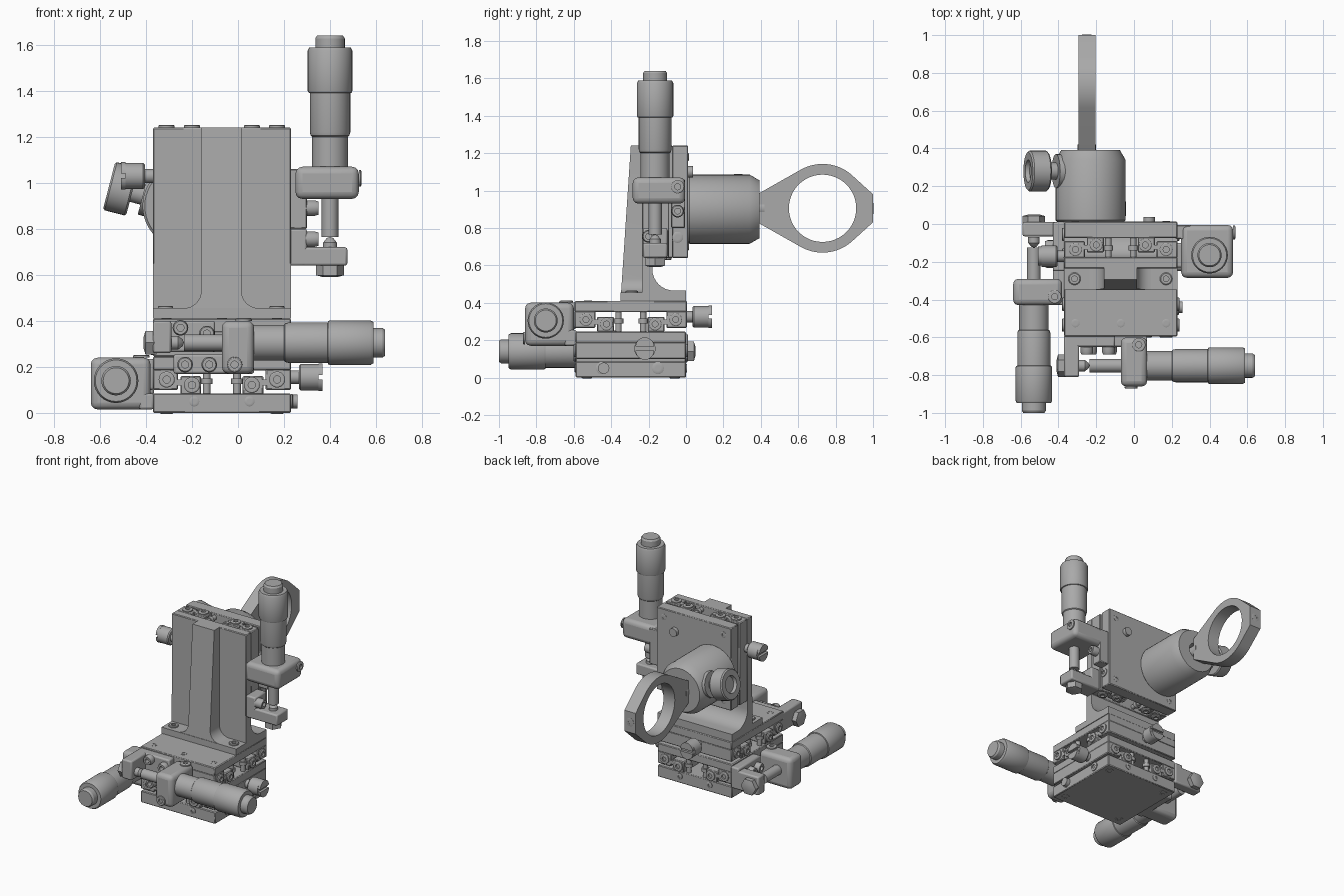
import bpy, bmesh
from math import radians, sin, cos, pi
from mathutils import Vector, Matrix

cube = bpy.data.objects.get("Cube")
if cube:
    bpy.data.objects.remove(cube, do_unlink=True)

metal = bpy.data.materials.new("satin_grey_metal")
metal.use_nodes = True
GREY = (0.4, 0.4, 0.4, 1)
metal.diffuse_color = GREY
metal.node_tree.nodes["Principled BSDF"].inputs["Base Color"].default_value = GREY

X, Y, Z = Vector((1, 0, 0)), Vector((0, 1, 0)), Vector((0, 0, 1))
ID = Matrix.Identity(4)
CX, CY = -0.07, -0.295      # centre of the stacked stages
parts = []


def finish(name, bm, matrix=ID, bevel=0, segments=1):
    bm.transform(matrix)
    bmesh.ops.recalc_face_normals(bm, faces=bm.faces)
    mesh = bpy.data.meshes.new(name)
    bm.to_mesh(mesh)
    bm.free()
    mesh.materials.append(metal)
    ob = bpy.data.objects.new(name, mesh)
    bpy.context.collection.objects.link(ob)
    if bevel:
        mod = ob.modifiers.new("edge_bevel", 'BEVEL')
        mod.width, mod.segments = bevel, segments
    parts.append(ob)
    return ob


def box(name, xs, ys, zs, bevel=0.005, segments=1, m=ID):
    bm = bmesh.new()
    bmesh.ops.create_cube(bm, size=1)
    for v in bm.verts:
        v.co = [(r[0] + r[1]) / 2 + c * (r[1] - r[0]) for r, c in zip((xs, ys, zs), v.co)]
    return finish(name, bm, m, bevel, segments)


def aim(loc, axis):
    return Matrix.Translation(loc) @ Vector(axis).to_track_quat('Z', 'Y').to_matrix().to_4x4()


def lathe(name, profile, loc, axis, m=ID, sides=32):
    """Turn a (radius, height) profile around an axis."""
    bm = bmesh.new()
    vs = [bm.verts.new((r, 0, h)) for r, h in profile]
    edges = [bm.edges.new(pair) for pair in zip(vs, vs[1:])]
    bmesh.ops.spin(bm, geom=vs + edges, axis=Z, cent=(0, 0, 0), angle=2 * pi, steps=sides)
    bmesh.ops.remove_doubles(bm, verts=bm.verts, dist=0.0001)
    return finish(name, bm, m @ aim(loc, axis))


def rod(name, r, length, loc, axis, m=ID, sides=24):
    return lathe(name, [(0, 0), (r, 0), (r, length), (0, length)], loc, axis, m, sides)


def prism(name, outline, depth, matrix=ID, bevel=0):
    """Extrude a flat outline along its local z."""
    bm = bmesh.new()
    face = bm.faces.new([bm.verts.new((a, b, 0)) for a, b in outline])
    top = bmesh.ops.extrude_face_region(bm, geom=[face])["geom"]
    bmesh.ops.translate(bm, vec=Z * depth, verts=[v for v in top if isinstance(v, bmesh.types.BMVert)])
    return finish(name, bm, matrix, bevel)


def arc(cx, cy, r, a0, a1, n=8):
    return [(cx + r * cos(radians(a0 + (a1 - a0) * i / n)),
             cy + r * sin(radians(a0 + (a1 - a0) * i / n))) for i in range(n + 1)]


def cap_screw(name, loc, axis, r=0.035, h=0.012, m=ID):
    """Socket head screw with a recessed centre."""
    lathe(name, [(r, 0), (r, h * .7), (r * .85, h), (r * .45, h), (r * .45, h * .1), (0, h * .1)],
          loc, axis, m, 18)


def thumb_screw(name, loc, axis):
    lathe(name, [(0, 0), (.03, 0), (.03, .035), (.05, .035), (.057, .042), (.057, .12), (0, .12)], loc, axis)
    for k in (0, pi):       # two half caps leave a slot
        half = [(x, y + .01) for x, y in arc(0, 0, .05, 0, 180, 12)]
        prism(name + "_slot_cap", half, .018,
              aim(loc, axis) @ Matrix.Translation((0, 0, .12)) @ Matrix.Rotation(k, 4, 'Z'))


def micrometer(name, loc, axis):
    """Micrometer head; the origin is the middle of its clamp block."""
    lathe(name + "_micrometer_barrel",
          [(0, .06), (.078, .06), (.078, .2), (.084, .205), (.088, .22), (.088, .39), (.094, .392),
           (.097, .4), (.097, .575), (.09, .588), (.064, .588), (.064, .628), (.056, .64), (0, .64)], loc, axis)
    lathe(name + "_micrometer_spindle",
          [(0, -.235), (.036, -.235), (.036, -.065), (.058, -.065), (.058, 0), (0, 0)], loc, axis)
    lathe(name + "_anvil_tip",
          [(0, -.235), (.014, -.24), (.03, -.26), (.03, -.29), (0, -.29)], loc, axis)
    lathe(name + "_anvil_nut", [(0, -.41), (.03, -.41), (.06, -.402), (.06, -.355), (0, -.355)], loc, axis, ID, 6)


def stage(name, m, length):
    """Slide: outer channel running over two inner rails. Local y is travel, local z is up."""
    half = (-length / 2, length / 2)
    box(name + "_channel_slab", (-.3, .3), half, (.1, .16), m=m)
    for s in (-1, 1):
        def span(a, b):
            return tuple(sorted((s * a, s * b)))
        box(name + "_outer_leg", span(.19, .3), half, (.015, .105), m=m)
        box(name + "_inner_rail", span(.09, .18), half, (-.005, .075), m=m)
        box(name + "_rail_lip", span(.16, .2), half, (.035, .06), 0, m=m)
        for e in (-1, 1):
            y = e * length / 2
            cap_screw(name + "_leg_screw", (s * .24, y, .06), Y * e, m=m)
            cap_screw(name + "_rail_screw", (s * .13, y, .036), Y * e, m=m)
            rod(name + "_stop_stud", .017, .105, (s * .066, y - e * .03, -.005), Z, m, 12)
            rod(name + "_stop_collar", .026, .025, (s * .066, y - e * .03, .04), Z, m, 12)


# Lower slide, travelling front to back
box("base_plate", (-.37, .23), (-.59, 0), (0, .085))
stage("lower_stage", Matrix.Translation((CX, CY, .085)), .59)
for x in (-.31, .17):
    for y in (-.53, -.06):
        cap_screw("base_foot_screw", (x, y, 0), -Z, .028, .004)
for x in (-.19, .05):
    for y, d in ((-.59, -Y), (0, Y)):
        cap_screw("base_edge_screw", (x, y, .05), d, .022, .006)
for y in (-.45, -.15):
    cap_screw("base_side_screw", (.23, y, .05), X, .032, .008)
rod("side_stop_pin", .03, .028, (.23, -.44, .05), X)
thumb_screw("lower_lock_screw", (.23, -.22, .155), X)

# Cross slide, travelling side to side
stage("cross_stage", Matrix.Translation((CX, CY, .25)) @ Matrix.Rotation(pi / 2, 4, 'Z'), .6)
thumb_screw("cross_lock_screw", (-.1, 0, .325), Y)
for x in (-.31, .17):
    cap_screw("top_plate_screw", (x, -.525, .409), Z, .022, .004)
cap_screw("top_plate_dowel", (-.07, -.525, .409), Z, .022, .004)

# Upright bracket: side profile swept across the width
sweep_x = Matrix(((0, 0, 1, -.37), (1, 0, 0, 0), (0, 1, 0, 0), (0, 0, 0, 1)))
profile = [(0, .41), (0, .465)] + arc(-.065, .58, .115, 270, 180) + [(-.18, .65), (-.235, .65), (-.235, .455),
                                                                  (-.35, .455), (-.35, .41)]
prism("bracket_foot", profile, .6, sweep_x)
# Tapered centre rib with flared root
bm = bmesh.new()
right = arc(.09, .53, .075, 270, 180) + [(.015, 1.24)]
outline = right + [(-.145 - x, z) for x, z in reversed(right)]
rib_back = [bm.verts.new((x, -.225, z)) for x, z in outline]
rib_front = [bm.verts.new((x, -.35 + .055 * (z - .41) / .83, z)) for x, z in outline]
bm.faces.new(rib_back)
bm.faces.new(rib_front)
for i in range(len(outline)):
    j = (i + 1) % len(outline)
    bm.faces.new((rib_back[i], rib_back[j], rib_front[j], rib_front[i]))
finish("bracket_rib", bm)
for x in (-.315, .17):
    cap_screw("bracket_foot_screw", (x, -.29, .453), Z, .033)

# Vertical slide and its carriage plate
up = Matrix(((1, 0, 0, CX), (0, 0, -1, -.075), (0, 1, 0, .94), (0, 0, 0, 1)))
stage("vertical_stage", up, .6)
box("carriage_plate", (-.37, .23), (-.075, .012), (.64, 1.24))
for z in (.75, .89, 1.02):
    cap_screw("carriage_side_screw", (.23, -.045, z), X, .03, .008)
for x in (-.31, .17):
    for z in (.7, 1.18):
        cap_screw("carriage_back_screw", (x, .011, z), Y, .022, .004)
rod("carriage_pin", .03, .026, (.08, .012, 1.1), Y)
thumb_screw("vertical_lock_screw", (-.37, -.17, 1.03), -X)

# Micrometer drives with clamp blocks, anvil arms and fixing screws
micrometer("vertical", (.4, -.165, 1), Z)
box("vertical_clamp", (.25, .525), (-.285, -.005), (.93, 1.07), .03, 3)
box("vertical_clamp_root", (.22, .3), (-.08, -.005), (.8, 1.06))
cap_screw("vertical_clamp_screw", (.525, -.045, 1.02), X, .036)
box("vertical_anvil_arm", (.23, .475), (-.23, -.1), (.64, .72), .01, 2)
box("vertical_anvil_root", (.22, .3), (-.23, -.1), (.64, .8), .01, 2)
for z, y in ((.755, -.2), (.89, -.045)):
    cap_screw("vertical_arm_screw", (.295, y, z), X, .034, .055)

micrometer("cross", (0, -.75, .305), X)
box("cross_clamp", (-.07, .07), (-.86, -.6), (.17, .4), .03, 3)
box("cross_clamp_root", (-.28, .07), (-.65, -.585), (.17, .255), .01, 2)
cap_screw("cross_clamp_screw", (.025, -.64, .4), Z, .036)
box("cross_anvil_arm", (-.37, -.29), (-.81, -.585), (.26, .4), .01, 2)
box("cross_anvil_root", (-.37, -.1), (-.65, -.585), (.265, .4), .01, 2)
for x, z in ((-.23, .21), (-.125, .21), (-.25, .37), (-.135, .345)):
    cap_screw("cross_arm_screw", (x, -.65, z), -Y, .034, .04)
cap_screw("cross_clamp_face_screw", (-.015, -.86, .21), -Y, .034)

micrometer("lower", (-.53, -.36, .14), -Y)
box("lower_clamp", (-.64, -.38), (-.43, -.29), (.015, .24), .03, 3)
box("lower_clamp_root", (-.43, -.365), (-.43, -.1), (.015, .085), .01, 2)
cap_screw("lower_clamp_screw", (-.42, -.385, .24), Z, .036)
box("lower_anvil_arm", (-.59, -.365), (-.065, .01), (.08, .215), .01, 2)
box("lower_anvil_root", (-.43, -.365), (-.25, .01), (.1, .235), .01, 2)
for y in (-.12, -.2):
    cap_screw("lower_arm_screw", (-.43, y, .17), -X, .034, .04)

# Post clamp on the carriage
lathe("post_clamp", [(0, 0), (.175, 0), (.185, .01), (.185, .33), (.155, .382), (.06, .382), (.06, .3), (0, .3)],
      (-.23, .01, .9), Y, ID, 48)
knob_axis = Vector((-.968, 0, .25))
knob = Vector((-.51, .28, .974))
rod("knob_neck", .045, .2, knob - knob_axis * .2, knob_axis)
rod("knob_seat", .09, .06, knob - knob_axis * .16, knob_axis)
lathe("clamp_knob", [(0, -.052), (.1, -.052), (.108, -.044), (.108, .044), (.1, .052), (.06, .052), (.055, .03), (0, .03)],
      knob, knob_axis)

# Ring holder: filled outline with a round opening
outer = [(.27, -.075), (.27, .075)] + arc(0, 0, .237, 50, 119, 16)
outer += [(-.34, .08), (-.34, -.08)] + arc(0, 0, .237, 241, 310, 16)
data = bpy.data.curves.new("ring_holder", 'CURVE')
data.dimensions, data.fill_mode, data.extrude = '2D', 'BOTH', .045
for loop in (outer, arc(0, 0, .18, 0, 352.5, 47)):
    spline = data.splines.new('POLY')
    spline.points.add(len(loop) - 1)
    spline.use_cyclic_u = True
    for point, (a, b) in zip(spline.points, loop):
        point.co = (a, b, 0, 1)
data.materials.append(metal)
ring = bpy.data.objects.new("ring_holder", data)
bpy.context.collection.objects.link(ring)
ring.matrix_world = Matrix(((0, 0, 1, -.25), (1, 0, 0, .73), (0, 1, 0, .905), (0, 0, 0, 1)))
bpy.ops.object.select_all(action='DESELECT')
ring.select_set(True)
bpy.context.view_layer.objects.active = ring
bpy.ops.object.convert(target='MESH')
parts.append(bpy.context.view_layer.objects.active)
rod("ring_stem", .05, .12, (-.25, .3, .905), Y)
cap_screw("ring_set_screw", (-.25, .999, .905), Y, .03, .003)

# Smooth turned surfaces while keeping machined edges crisp
for ob in parts:
    ob.select_set(True)
bpy.ops.object.shade_smooth_by_angle(angle=radians(32))
